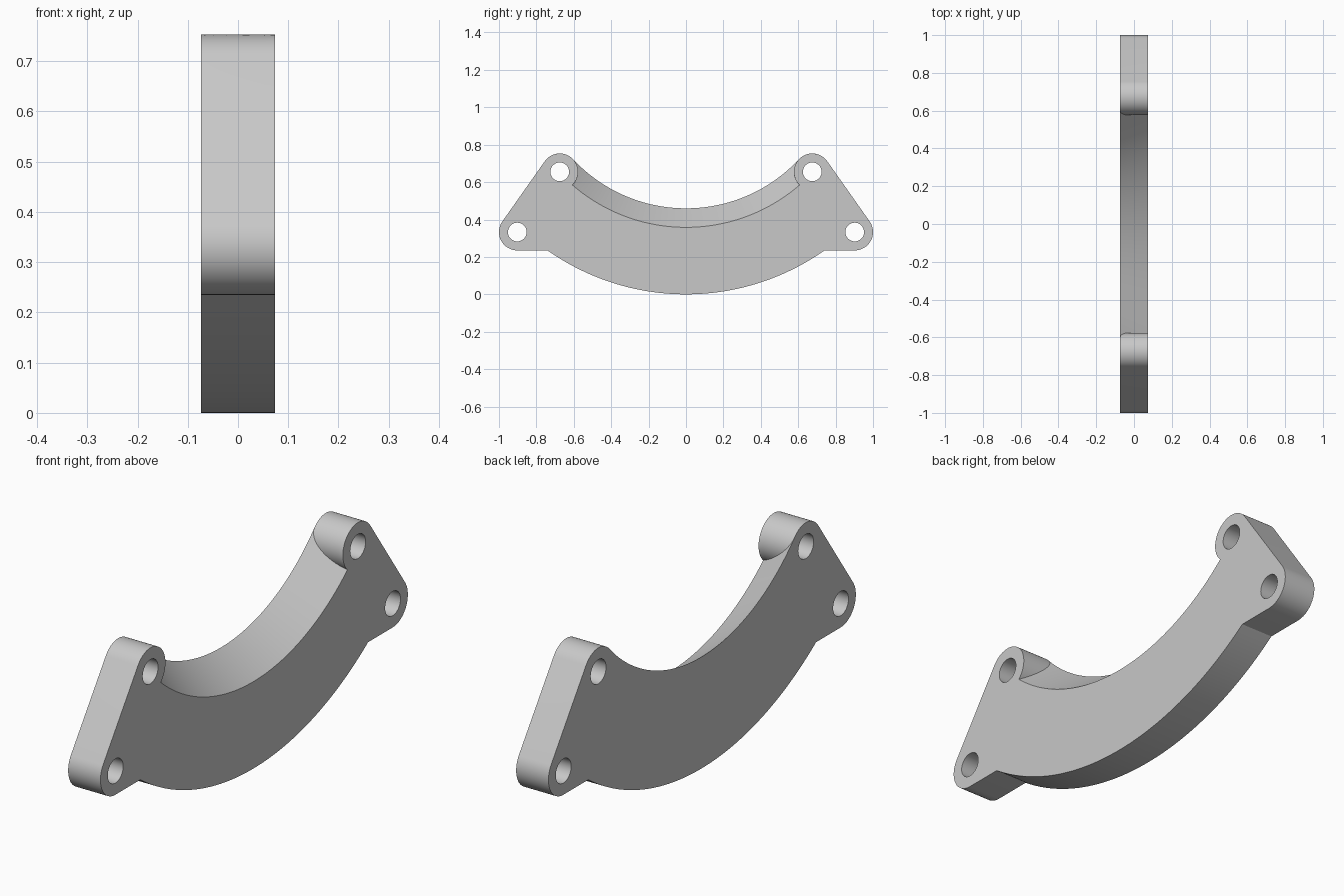
import bpy
import bmesh
from math import sin, cos, acos, atan2, hypot, pi, radians, sqrt

if "Cube" in bpy.data.objects:
    bpy.data.objects.remove(bpy.data.objects["Cube"], do_unlink=True)

HALF = 0.0735               # half thickness along x
CENTRE = 1.285              # height of the common arc centre
R_OUT, R_FLARE = 1.285, 0.927
BOSS, HOLE = 0.098, 0.05
UPPER, LOWER = (0.675, 0.655), (0.902, 0.333)

DIST = hypot(UPPER[0], CENTRE - UPPER[1])
R_IN = DIST - BOSS          # bore is tangent to the upper bosses on the narrow side
TOWARD = atan2(CENTRE - UPPER[1], -UPPER[0])
SLOPE = atan2(UPPER[0] - LOWER[0], LOWER[1] - UPPER[1]) + pi


def arc(centre, r, a, b, n):
    return [(centre[0] + r * cos(a + (b - a) * i / n),
             centre[1] + r * sin(a + (b - a) * i / n)) for i in range(n + 1)]


def outline(r):
    """Closed y-z outline of the bracket where the bore has radius r."""
    mid = (0, CENTRE)
    foot = -acos((CENTRE - LOWER[1] + BOSS) / R_OUT)
    c = (DIST**2 + BOSS**2 - r**2) / (2 * DIST * BOSS)
    meet = TOWARD + acos(max(-1, min(1, c)))
    half = arc(mid, R_OUT, -pi / 2, -pi / 2 - foot, 28)
    half += arc(LOWER, BOSS, -pi / 2, SLOPE, 20)
    bosses = arc(UPPER, BOSS, SLOPE, meet, 36)
    end = bosses[-1]
    bore = arc(mid, r, atan2(end[1] - CENTRE, end[0]), -pi / 2, 36)
    half += bosses + bore[1:]
    return half + [(-y, z) for y, z in half[-2:0:-1]]


def loft(bm, sections):
    """Skin a list of (x, outline) sections; return the two end loops of edges."""
    rings = [[bm.verts.new((x, y, z)) for y, z in pts] for x, pts in sections]
    n = len(rings[0])
    for a, b in zip(rings, rings[1:]):
        for i in range(n):
            j = (i + 1) % n
            bm.faces.new((a[i], a[j], b[j], b[i]))
    return [[bm.edges.get((ring[i], ring[(i + 1) % n])) for i in range(n)]
            for ring in (rings[0], rings[-1])]


bm = bmesh.new()

# Curved body with flared bore, sections packed toward the tangent side
STEPS = 14
sections = []
for k in range(STEPS + 1):
    t = (k / STEPS) ** 2
    sections.append((-HALF + 2 * HALF * t, outline(R_IN + (R_FLARE - R_IN) * t)))
ends = loft(bm, sections)

# Bolt holes
for side in (-1, 1):
    for y, z in (UPPER, LOWER):
        ring = arc((side * y, z), HOLE, 0, 2 * pi, 40)[:-1]
        for end, loop in zip(ends, loft(bm, [(-HALF, ring), (HALF, ring)])):
            end.extend(loop)

# Flat side faces
for end, direction in zip(ends, (-1, 1)):
    bmesh.ops.triangle_fill(bm, use_beauty=True, edges=end, normal=(direction, 0, 0))
bmesh.ops.recalc_face_normals(bm, faces=bm.faces[:])

mesh = bpy.data.meshes.new("curved_bracket")
bm.to_mesh(mesh)
bm.free()
bracket = bpy.data.objects.new("curved_bracket", mesh)
bpy.context.collection.objects.link(bracket)

# Plain grey finish
grey = bpy.data.materials.new("light_grey")
grey.use_nodes = True
colour = (0.58, 0.58, 0.58, 1)
grey.diffuse_color = colour
grey.node_tree.nodes["Principled BSDF"].inputs["Base Color"].default_value = colour
mesh.materials.append(grey)

bpy.ops.object.select_all(action="DESELECT")
bracket.select_set(True)
bpy.context.view_layer.objects.active = bracket
bpy.ops.object.shade_smooth_by_angle(angle=radians(25))
